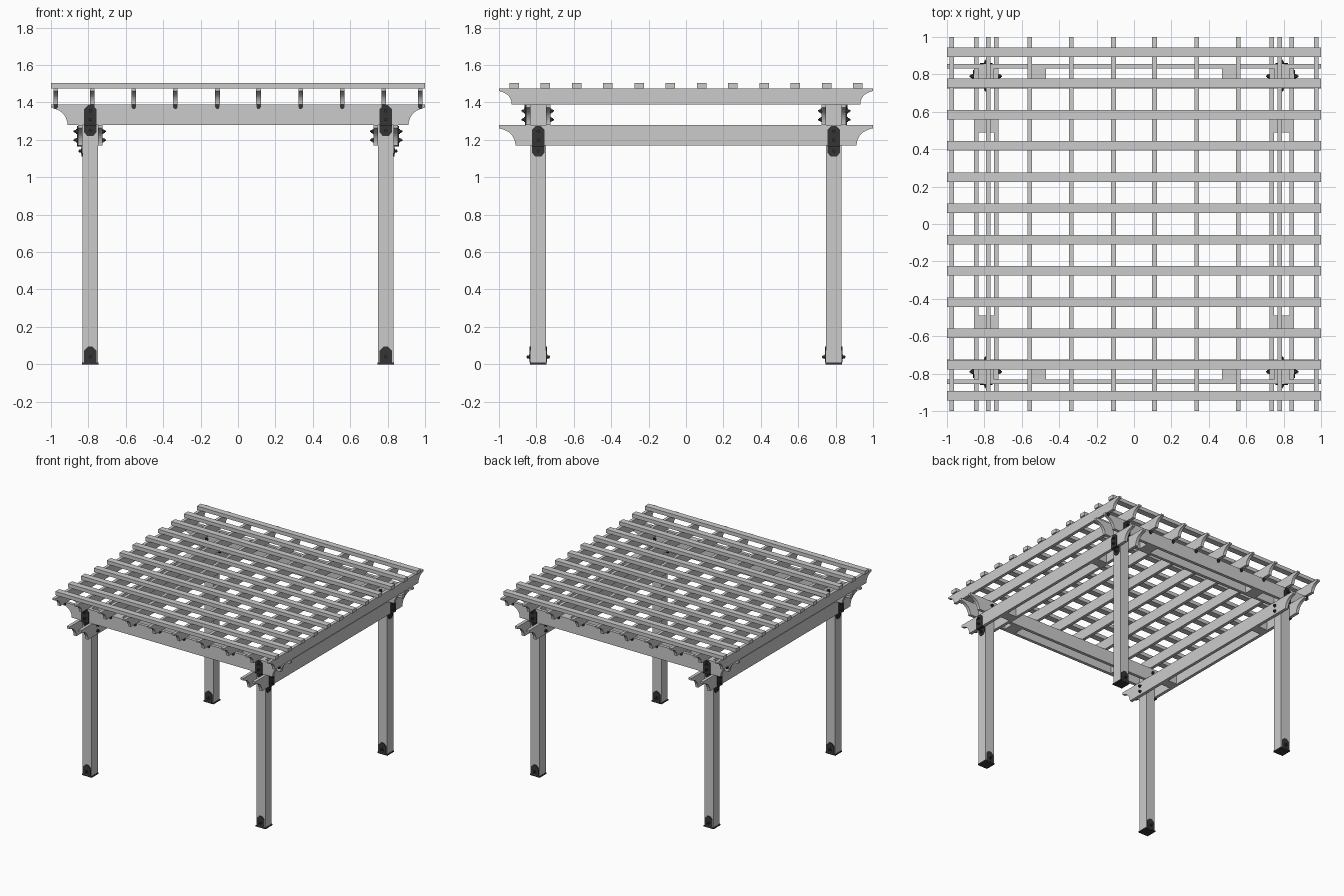
import bpy, bmesh, math
from mathutils import Matrix, Vector

if "Cube" in bpy.data.objects:
    bpy.data.objects.remove(bpy.data.objects["Cube"])

metal = bpy.data.materials.new("dark_metal")
metal.diffuse_color = (0.035, 0.035, 0.035, 1)
metal.use_nodes = True
metal.node_tree.nodes["Principled BSDF"].inputs["Base Color"].default_value = metal.diffuse_color


def prism(name, pts, depth, loc, turn=False, mat=None):
    """Extrude an XZ profile along Y (centred); turn swaps it to run across X."""
    bm = bmesh.new()
    face = bm.faces.new([bm.verts.new((x, -depth / 2, z)) for x, z in pts])
    ext = bmesh.ops.extrude_face_region(bm, geom=[face])
    verts = [v for v in ext["geom"] if isinstance(v, bmesh.types.BMVert)]
    bmesh.ops.translate(bm, verts=verts, vec=(0, depth, 0))
    bmesh.ops.recalc_face_normals(bm, faces=bm.faces[:])
    if turn:
        bm.transform(Matrix.Rotation(math.pi / 2, 4, 'Z'))
    me = bpy.data.meshes.new(name)
    bm.to_mesh(me)
    bm.free()
    ob = bpy.data.objects.new(name, me)
    ob.location = loc
    if mat:
        me.materials.append(mat)
    bpy.context.collection.objects.link(ob)
    return ob


def box(name, size, loc, mat=None):
    w, d, h = size[0] / 2, size[1], size[2] / 2
    return prism(name, [(-w, -h), (w, -h), (w, h), (-w, h)], d, loc, False, mat)


def scroll_profile(h):
    """Two-unit long board with a concave scoop cut from each lower end."""
    r = h * 0.8
    half = []
    for i in range(9):
        a = math.radians(180 - 72 * i / 8)
        half.append((1 + r * math.cos(a), r * math.sin(a)))
    half += [(1, h * 0.84), (1, h)]
    return half + [(-x, z) for x, z in reversed(half)]


def ngon(r, n):
    return [(r * math.cos(2 * math.pi * i / n), r * math.sin(2 * math.pi * i / n)) for i in range(n)]


def bolt(name, p, axis_x, out):
    """Washer and hexagonal head on a face pointing along X or Y."""
    d = Vector((out, 0, 0)) if axis_x else Vector((0, out, 0))
    p = Vector(p)
    prism(name + "_washer", ngon(0.013, 16), 0.004, p + d * 0.002, axis_x, metal)
    prism(name + "_head", ngon(0.009, 6), 0.010, p + d * 0.008, axis_x, metal)
    prism(name + "_tip", ngon(0.004, 8), 0.006, p + d * 0.015, axis_x, metal)


def plate_profile(w, z0, z1, c, bottom):
    pts = [(w, z1 - c), (w - c, z1), (c - w, z1), (-w, z1 - c)]
    low = [(-w, z0 + c), (c - w, z0), (w - c, z0), (w, z0 + c)]
    return pts + (low if bottom else [(-w, z0), (w, z0)])


P, T, OFF = 0.79, 0.025, 0.0535      # post position, board thickness, board offset
FACE = P + OFF + T / 2               # outer face of the double beams

# Beams: lower pairs run along Y, upper pairs run along X
for s in (-1, 1):
    for o in (-OFF, OFF):
        prism("lower_beam", scroll_profile(0.11), T, (s * P + o, 0, 1.17), True)
        prism("upper_beam", scroll_profile(0.11), T, (0, s * P + o, 1.28))

# Posts, feet, spacers and joint plates at each corner
for sx in (-1, 1):
    for sy in (-1, 1):
        box("post", (0.082, 0.082, 1.38), (sx * P, sy * P, 0.70), None)
        box("post_foot", (0.09, 0.09, 0.01), (sx * P, sy * P, 0.005), metal)
        box("upper_spacer", (0.10, 0.082, 0.11), (sx * 0.52, sy * P, 1.335))
        box("lower_spacer", (0.082, 0.08, 0.11), (sx * P, sy * 0.53, 1.225))
        # foot tabs on the front and back of the post
        for o in (-1, 1):
            y = sy * P + o * 0.0435
            prism("foot_tab", plate_profile(0.034, 0.01, 0.095, 0.022, False), 0.005,
                  (sx * P, y, 0), False, metal)
            bolt("foot_bolt", (sx * P, y + o * 0.0025, 0.04), False, o)
        # beam plates on the outer faces, with lower lips stepping back to the post
        full = plate_profile(0.033, 0, 0.105, 0.02, False)
        lip = plate_profile(0.033, -0.06, 0.012, 0.02, True)
        lip = [(-0.033, 0.0), (-0.033, -0.04), (-0.015, -0.06), (0.015, -0.06), (0.033, -0.04), (0.033, 0.0)]
        for axis_x, base in ((False, 1.28), (True, 1.17)):
            s = sx if axis_x else sy

            def at(dist, z):
                return (s * dist, sy * P, z) if axis_x else (sx * P, s * dist, z)
            prism("beam_plate", full, 0.005, at(FACE + 0.0025, base), axis_x, metal)
            prism("plate_step", [(-0.033, -0.005), (0.033, -0.005), (0.033, 0), (-0.033, 0)],
                  0.03, at(FACE - 0.010, base), axis_x, metal)
            prism("post_lip", lip, 0.005, at(P + 0.0435, base), axis_x, metal)
            bolt("lip_bolt", at(P + 0.046, base - 0.03), axis_x, s)
            for z in (0.028, 0.075):
                bolt("outer_bolt", at(FACE + 0.005, base + z), axis_x, s)
                bolt("inner_bolt", at(P - OFF - T / 2, base + z), axis_x, -s)

# Rafters with small ties onto the upper beams
for s in (-1, 1):
    for x in (0.11, 0.335, 0.557, 0.78, 0.975):
        prism("rafter", scroll_profile(0.085), T, (s * x, 0, 1.39), True)
        for sy in (-1, 1):
            prism("rafter_tie", [(-0.012, 0.03), (-0.012, -0.015), (-0.005, -0.025), (0.005, -0.025),
                                 (0.012, -0.015), (0.012, 0.03)], 0.008,
                  (s * x, sy * (FACE + 0.004), 1.39), False, metal)

# Top slats
for i in range(12):
    box("top_slat", (2, 0.05, 0.03), (0, -0.919 + i * 1.838 / 11, 1.49))
